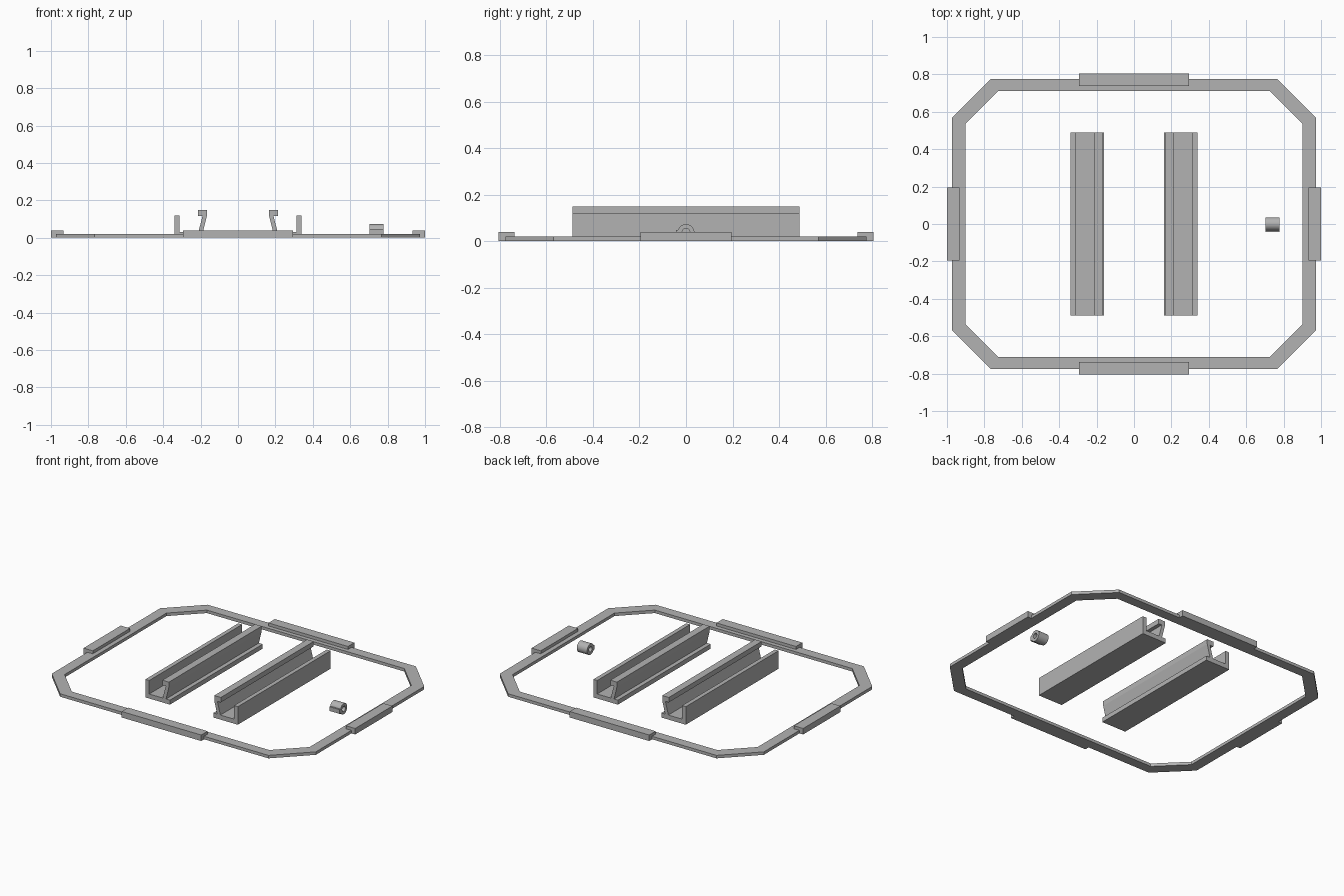
import bpy, bmesh, math
from mathutils import Vector

cube = bpy.data.objects.get("Cube")
if cube:
    bpy.data.objects.remove(cube, do_unlink=True)

grey = bpy.data.materials.new("plain_grey")
grey.use_nodes = True
colour = (0.45, 0.45, 0.45, 1)
grey.diffuse_color = colour
grey.node_tree.nodes["Principled BSDF"].inputs["Base Color"].default_value = colour


def finish(name, bm):
    bmesh.ops.recalc_face_normals(bm, faces=bm.faces)
    mesh = bpy.data.meshes.new(name)
    bm.to_mesh(mesh)
    bm.free()
    mesh.materials.append(grey)
    ob = bpy.data.objects.new(name, mesh)
    bpy.context.collection.objects.link(ob)
    return ob


def extrude(name, points, direction):
    """Extrude a closed outline into a solid."""
    bm = bmesh.new()
    face = bm.faces.new([bm.verts.new(p) for p in points])
    geom = bmesh.ops.extrude_face_region(bm, geom=[face], use_keep_orig=True)["geom"]
    verts = [v for v in geom if isinstance(v, bmesh.types.BMVert)]
    bmesh.ops.translate(bm, verts=verts, vec=Vector(direction))
    return finish(name, bm)


def ring(name, outer, inner, direction):
    """Sweep the band between two matching loops into a hollow solid."""
    bm = bmesh.new()
    d = Vector(direction)
    loops = [[bm.verts.new(Vector(p) + off) for p in pts]
             for pts, off in ((outer, d * 0), (outer, d), (inner, d), (inner, d * 0))]
    n = len(outer)
    for a in range(4):
        b = (a + 1) % 4
        for i in range(n):
            j = (i + 1) % n
            bm.faces.new((loops[a][i], loops[a][j], loops[b][j], loops[b][i]))
    return finish(name, bm)


def box(name, x0, x1, y0, y1, z0, z1):
    return extrude(name, [(x0, y0, z0), (x1, y0, z0), (x1, y1, z0), (x0, y1, z0)],
                   (0, 0, z1 - z0))


def octagon(x, y, cx, cy):
    """Rectangle with chamfered corners, listed around the loop."""
    return [(x, -cy, 0), (x, cy, 0), (cx, y, 0), (-cx, y, 0),
            (-x, cy, 0), (-x, -cy, 0), (-cx, -y, 0), (cx, -y, 0)]


# Flat chamfered frame
ring("frame", octagon(0.972, 0.775, 0.767, 0.57),
     octagon(0.902, 0.71, 0.727, 0.535), (0, 0, 0.02))

# Raised tabs in the middle of each side
for s, end, side in ((1, "back", "left"), (-1, "front", "right")):
    y0, y1 = sorted((s * 0.738, s * 0.805))
    box(end + "_tab", -0.293, 0.293, y0, y1, 0, 0.04)
    x0, x1 = sorted((s * 0.932, s))
    box(side + "_tab", x0, x1, -0.196, 0.196, 0, 0.04)

# Rails: outer wall, floor, and leaning inner wall with a hooked head
profile = [(0.16, 0), (0.34, 0), (0.34, 0.12), (0.312, 0.12), (0.312, 0.03),
           (0.212, 0.03), (0.19, 0.115), (0.215, 0.115), (0.215, 0.148),
           (0.167, 0.148), (0.167, 0.115), (0.188, 0.03), (0.16, 0.03)]
for s, side in ((1, "left"), (-1, "right")):
    extrude(side + "_rail", [(s * x, -0.488, z) for x, z in profile], (0, 0.976, 0))


# Small hollow clip barrel with a square lip facing forward
def circle(r, n=32):
    return [(0.703, r * math.cos(2 * math.pi * i / n),
             0.037 + r * math.sin(2 * math.pi * i / n)) for i in range(n)]


barrel = ring("clip_barrel", circle(0.036), circle(0.017), (0.076, 0, 0))
bpy.context.view_layer.objects.active = barrel
barrel.select_set(True)
bpy.ops.object.shade_smooth_by_angle(angle=math.radians(30))
box("clip_lip", 0.703, 0.779, -0.044, -0.024, 0.02, 0.048)
